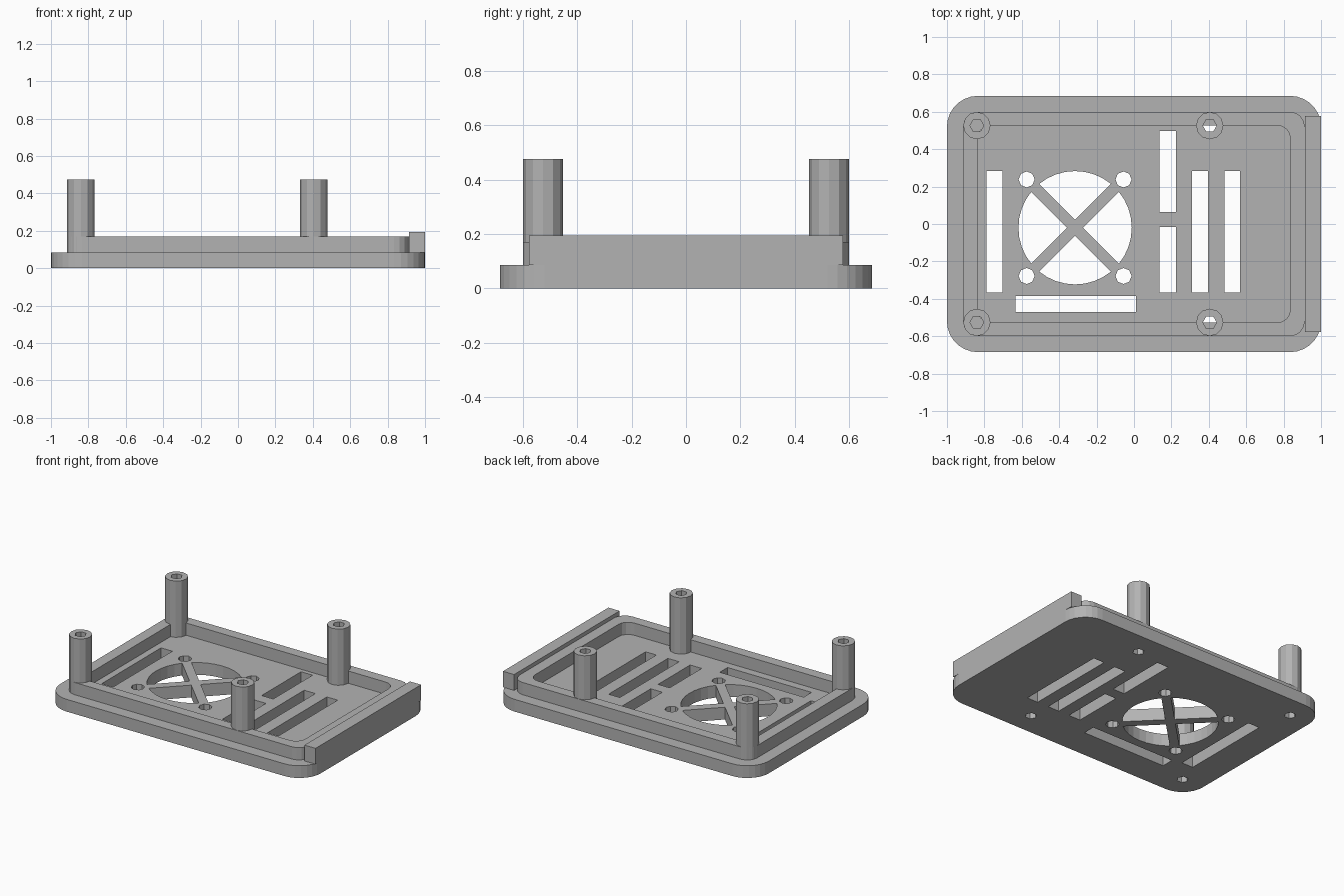
import bpy, bmesh, math

if "Cube" in bpy.data.objects:
    bpy.data.objects.remove(bpy.data.objects["Cube"])

grey = bpy.data.materials.new("plain grey")
grey.diffuse_color = (0.45, 0.45, 0.45, 1)
grey.use_nodes = True
grey.node_tree.nodes["Principled BSDF"].inputs["Base Color"].default_value = grey.diffuse_color


def rect(x0, x1, y0, y1):
    return [(x0, y0), (x1, y0), (x1, y1), (x0, y1)]


def rounded(hx, hy, r, steps):
    pts = []
    for k, (sx, sy) in enumerate([(1, 1), (-1, 1), (-1, -1), (1, -1)]):
        for i in range(steps + 1):
            a = math.radians(90 * (k + i / steps))
            pts.append((sx * (hx - r) + r * math.cos(a), sy * (hy - r) + r * math.sin(a)))
    return pts


def ngon(cx, cy, r, n):
    return [(cx + r * math.cos(2 * math.pi * i / n), cy + r * math.sin(2 * math.pi * i / n))
            for i in range(n)]


def extrude(name, loops, z0, z1):
    """Fill the outer loop minus the inner loops and extrude from z0 to z1."""
    curve = bpy.data.curves.new(name + "_profile", 'CURVE')
    curve.dimensions = '2D'
    curve.fill_mode = 'BOTH'
    curve.extrude = (z1 - z0) / 2
    for pts in loops:
        s = curve.splines.new('POLY')
        s.points.add(len(pts) - 1)
        for p, (x, y) in zip(s.points, pts):
            p.co = (x, y, 0, 1)
        s.use_cyclic_u = True
    tmp = bpy.data.objects.new(name + "_tmp", curve)
    bpy.context.collection.objects.link(tmp)
    bpy.context.view_layer.update()
    dg = bpy.context.evaluated_depsgraph_get()
    mesh = bpy.data.meshes.new_from_object(tmp.evaluated_get(dg))
    bpy.data.objects.remove(tmp)
    bpy.data.curves.remove(curve)
    bm = bmesh.new()
    bm.from_mesh(mesh)
    bmesh.ops.remove_doubles(bm, verts=bm.verts, dist=1e-5)
    bmesh.ops.translate(bm, verts=bm.verts, vec=(0, 0, (z0 + z1) / 2))
    bmesh.ops.recalc_face_normals(bm, faces=bm.faces)
    for f in bm.faces:
        f.smooth = False
    bm.to_mesh(mesh)
    bm.free()
    mesh.name = name
    mesh.materials.clear()
    mesh.materials.append(grey)
    ob = bpy.data.objects.new(name, mesh)
    bpy.context.collection.objects.link(ob)
    return ob


FLOOR, RIM, TAB, POST = 0.085, 0.17, 0.195, 0.475
posts = [(x, y) for x in (-0.84, 0.405) for y in (-0.526, 0.526)]

# Vent slots
cuts = [rect(-0.789, -0.702, -0.367, 0.283),
        rect(-0.634, 0.011, -0.471, -0.385),
        rect(0.136, 0.225, 0.065, 0.497),
        rect(0.136, 0.225, -0.015, -0.367),
        rect(0.31, 0.396, -0.367, 0.283),
        rect(0.484, 0.567, -0.367, 0.283)]

# Fan opening: four wedges that leave a diagonal cross, plus screw holes
fx, fy, fr, half = -0.315, -0.02, 0.303, 0.03
spread = math.pi / 4 - math.asin(half / fr)
for k in range(4):
    mid = k * math.pi / 2
    tip = half * math.sqrt(2)
    wedge = [(fx + tip * math.cos(mid), fy + tip * math.sin(mid))]
    for i in range(9):
        a = mid + spread * (i / 4 - 1)
        wedge.append((fx + fr * math.cos(a), fy + fr * math.sin(a)))
    cuts.append(wedge)
for sx in (-1, 1):
    for sy in (-1, 1):
        cuts.append(ngon(fx + sx * 0.259, fy + sy * 0.258, 0.043, 8))

# Base plate with all openings
cuts += [ngon(x, y, 0.037, 6) for x, y in posts]
extrude("base_plate", [rounded(1, 0.685, 0.165, 7)] + cuts, 0, FLOOR)

# Raised rim
extrude("rim", [rounded(0.913, 0.6, 0.08, 4), rounded(0.836, 0.527, 0.07, 4)], FLOOR, RIM)

# End lip on the right
extrude("end_lip", [rect(0.915, 1, -0.578, 0.578)], FLOOR, TAB)

# Hollow standoff posts
for x, y in posts:
    extrude("standoff_post", [ngon(x, y, 0.073, 12), ngon(x, y, 0.037, 6)], FLOOR, POST)
